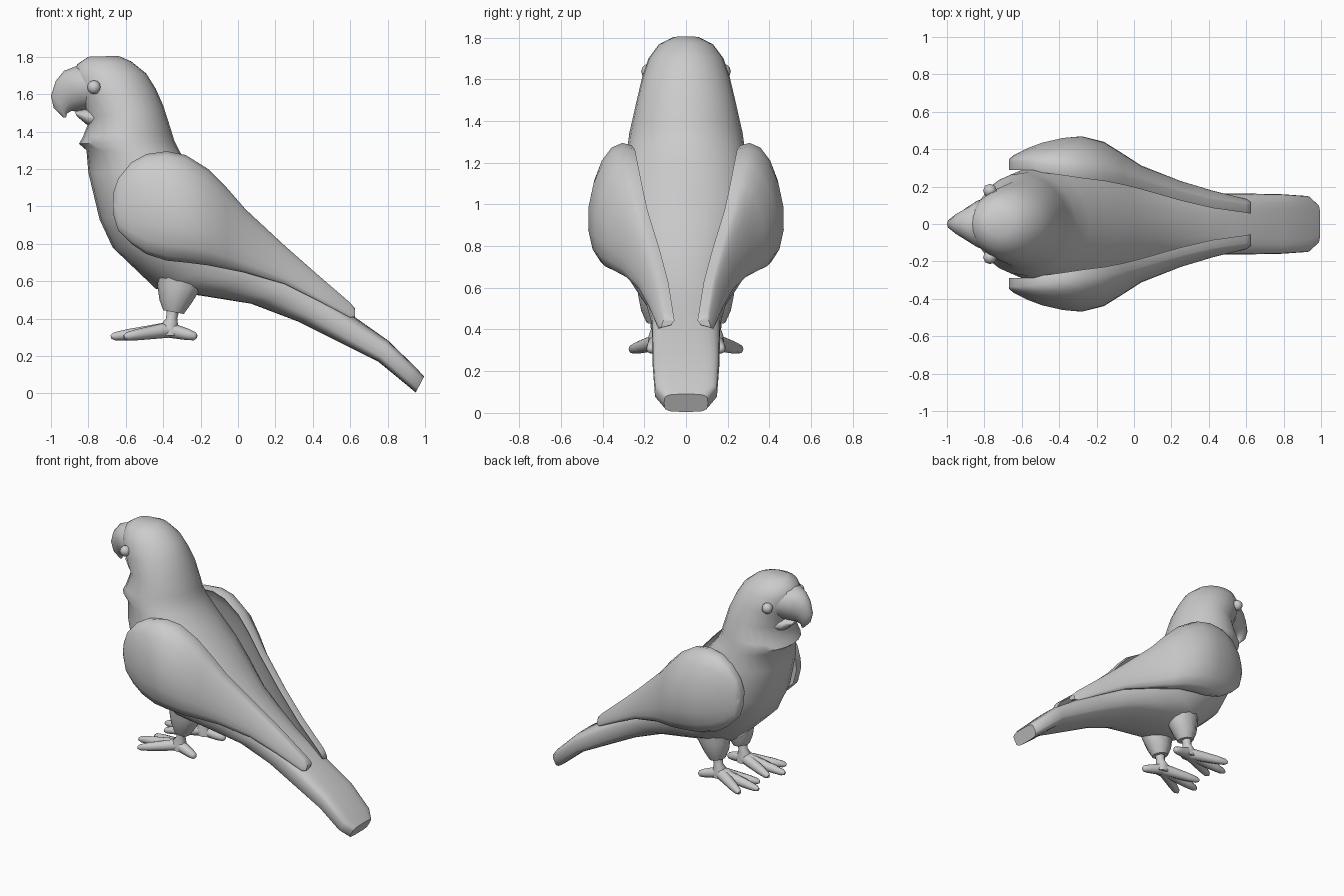
import bpy, bmesh
from math import sin, cos, pi, copysign
from mathutils import Vector

if "Cube" in bpy.data.objects:
    bpy.data.objects.remove(bpy.data.objects["Cube"])


def skin(name, rings, angle=50):
    """Join a list of equal-length point rings into one capped solid."""
    bm = bmesh.new()
    vs = [[bm.verts.new(p) for p in r] for r in rings]
    n = len(vs[0])
    for a, b in zip(vs, vs[1:]):
        for i in range(n):
            j = (i + 1) % n
            bm.faces.new((a[i], a[j], b[j], b[i]))
    bm.faces.new(vs[0])
    bm.faces.new(vs[-1])
    bmesh.ops.recalc_face_normals(bm, faces=bm.faces)
    me = bpy.data.meshes.new(name)
    bm.to_mesh(me)
    bm.free()
    ob = bpy.data.objects.new(name, me)
    bpy.context.collection.objects.link(ob)
    smooth(ob, angle)
    return ob


def smooth(ob, angle):
    bpy.ops.object.select_all(action='DESELECT')
    ob.select_set(True)
    bpy.context.view_layer.objects.active = ob
    bpy.ops.object.shade_smooth_by_angle(angle=angle * pi / 180)


def profile_loft(name, stations, y0=0, n=20):
    """Stations: upper x,z / lower x,z / half width / squareness."""
    rings = []
    for ax, az, bx, bz, w, e in stations:
        ring = []
        for k in range(n):
            t = 2 * pi * k / n
            c = copysign(abs(cos(t)) ** (2 / e), cos(t))
            s = copysign(abs(sin(t)) ** (2 / e), sin(t))
            ring.append(((ax + bx) / 2 + c * (ax - bx) / 2, y0 + w * s,
                         (az + bz) / 2 + c * (az - bz) / 2))
        rings.append(ring)
    return skin(name, rings)


def tube(name, path, n=8):
    """Path points: x, y, z, radius."""
    pts = [Vector(p[:3]) for p in path]
    rings = []
    for i, p in enumerate(pts):
        d = pts[min(i + 1, len(pts) - 1)] - pts[max(i - 1, 0)]
        side = d.cross(Vector((0, 0, 1))).normalized()
        up = side.cross(d).normalized()
        r = path[i][3]
        rings.append([p + r * (side * cos(2 * pi * k / n) + up * sin(2 * pi * k / n))
                      for k in range(n)])
    return skin(name, rings)


# head, body and tail in one flowing form
profile_loft("body", [
    (-.64, 1.805, -.80, 1.80, .06, 2),
    (-.57, 1.775, -.86, 1.76, .13, 2),
    (-.49, 1.71, -.88, 1.69, .18, 2),
    (-.44, 1.63, -.85, 1.59, .21, 2),
    (-.40, 1.54, -.79, 1.47, .235, 2),
    (-.355, 1.40, -.83, 1.37, .262, 2),
    (-.34, 1.35, -.85, 1.335, .272, 2),
    (-.31, 1.29, -.81, 1.30, .278, 2),
    (-.24, 1.20, -.80, 1.18, .30, 2.1),
    (-.10, 1.05, -.74, .93, .33, 2.2),
    (.02, .91, -.67, .78, .325, 2.2),
    (.14, .78, -.44, .56, .28, 2.2),
    (.26, .67, -.18, .52, .235, 2.3),
    (.40, .56, .07, .48, .19, 2.5),
    (.53, .475, .32, .385, .165, 3),
    (.80, .285, .75, .17, .16, 4),
    (.95, .14, .89, .055, .15, 4),
    (.995, .09, .95, .005, .105, 4)], n=24)

# hooked upper beak and small lower beak
profile_loft("upper_beak", [
    (-.78, 1.76, -.72, 1.52, .165, 2),
    (-.87, 1.748, -.82, 1.515, .12, 2),
    (-.93, 1.725, -.87, 1.51, .085, 2),
    (-.975, 1.67, -.89, 1.51, .06, 2),
    (-1.0, 1.59, -.90, 1.505, .04, 2),
    (-.985, 1.525, -.915, 1.495, .025, 2),
    (-.935, 1.475, -.92, 1.475, .008, 2)], n=12)
profile_loft("lower_beak", [
    (-.72, 1.53, -.72, 1.40, .12, 2),
    (-.82, 1.52, -.80, 1.43, .085, 2),
    (-.875, 1.51, -.86, 1.48, .035, 2)], n=12)

# wing sections: x, top z, bottom z, top y, bottom y, bulge
WING = [(-.668, 1.07, .96, .335, .34, .01), (-.64, 1.15, .87, .335, .345, .03),
        (-.57, 1.235, .80, .33, .35, .065), (-.49, 1.28, .745, .32, .35, .10),
        (-.38, 1.295, .71, .305, .355, .13), (-.28, 1.275, .70, .29, .355, .145),
        (-.16, 1.20, .685, .275, .345, .125), (-.06, 1.10, .665, .255, .31, .09),
        (.04, .985, .645, .23, .275, .055), (.25, .79, .585, .17, .215, .03),
        (.42, .64, .50, .13, .17, .02), (.60, .485, .405, .105, .13, .01),
        (.625, .455, .41, .10, .115, .005)]


def wing_ring(x, zt, zb, yt, yb, bulge, side):
    m, edge = 8, .012
    ring = []
    for k in range(m + 1):
        t = k / m
        u = (1 - cos(pi * t)) / 2
        ring.append((x, side * (yt + (yb - yt) * u + bulge * sin(pi * t)), zt + (zb - zt) * u))
    for k in range(m, -1, -1):
        t = k / m
        u = (1 - cos(pi * t)) / 2
        y = yt + (yb - yt) * u - .045 + .25 * bulge * sin(pi * t)
        ring.append((x, side * y, zt - edge + (zb - zt + 2 * edge) * u))
    return ring


for side, label in ((1, "left"), (-1, "right")):
    skin("wing_" + label, [wing_ring(*w, side) for w in WING])

    # eye
    bpy.ops.mesh.primitive_uv_sphere_add(segments=8, ring_count=6, radius=.037,
                                         location=(-.77, side * .178, 1.637))
    eye = bpy.context.object
    eye.name = "eye_" + label
    smooth(eye, 60)

    # feathered thigh and thin shank
    profile_loft("thigh_" + label, [
        (-.17, .68, -.44, .68, .10, 2), (-.20, .56, -.43, .57, .095, 2),
        (-.25, .48, -.42, .50, .08, 2), (-.29, .425, -.40, .445, .055, 2)],
        y0=side * .135, n=12)
    profile_loft("shank_" + label, [
        (-.31, .46, -.38, .46, .035, 2), (-.325, .40, -.385, .40, .03, 2),
        (-.32, .36, -.42, .36, .045, 2), (-.31, .31, -.42, .31, .045, 2)],
        y0=side * .14, n=10)

    # three front toes and one back toe
    toes = {"middle_toe": (-.68, .15), "inner_toe": (-.62, .05),
            "outer_toe": (-.61, .265), "back_toe": (-.22, .17)}
    for toe, (tx, ty) in toes.items():
        a, b = Vector((-.37, .14, .34)), Vector((tx, ty, .303))
        path = [(*a.lerp(b, f), r) for f, r in
                ((0, .042), (.35, .036), (.7, .03), (.93, .022), (1, .01))]
        tube(toe + "_" + label, [(x, side * y, z, r) for x, y, z, r in path])
